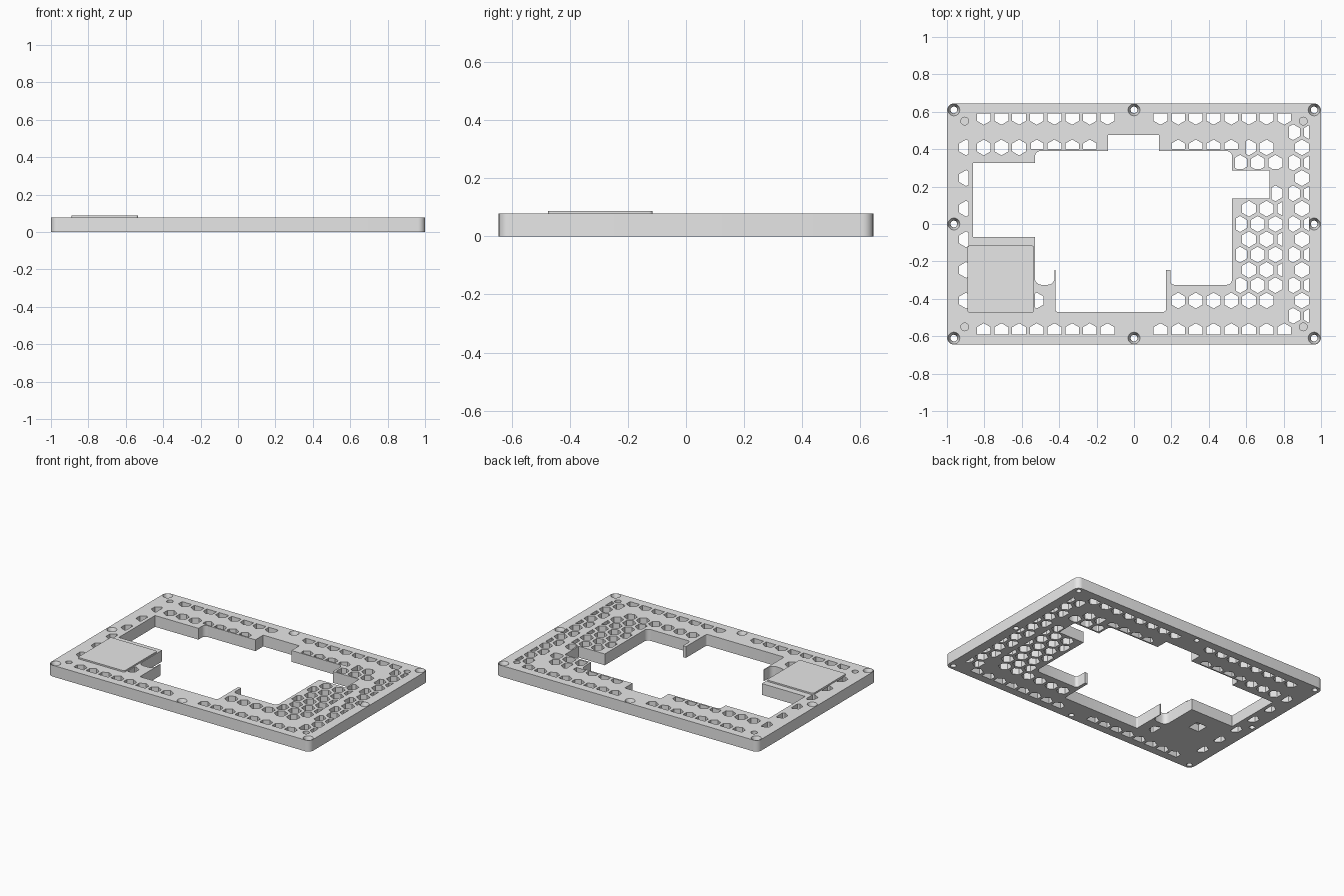
import bpy, bmesh, math
from mathutils import Vector, Matrix

if "Cube" in bpy.data.objects:
    bpy.data.objects.remove(bpy.data.objects["Cube"], do_unlink=True)

THICK, PITCH, HEX_R = 0.078, 0.0945, 0.0425
ROW = PITCH * math.sqrt(3) / 2

grey = bpy.data.materials.new("plain_grey")
grey.use_nodes = True
grey.diffuse_color = (0.8, 0.8, 0.8, 1)
grey.node_tree.nodes["Principled BSDF"].inputs["Base Color"].default_value = (0.8, 0.8, 0.8, 1)


def rounded(corners, steps=6):
    """Loop of right-angled corners (x, y, optional radius)."""
    loop = []
    for i, c in enumerate(corners):
        p = Vector(c[:2])
        r = c[2] if len(c) > 2 else 0
        if not r:
            loop.append(p)
            continue
        u = (Vector(corners[i - 1][:2]) - p).normalized()
        v = (Vector(corners[(i + 1) % len(corners)][:2]) - p).normalized()
        for s in range(steps + 1):
            t = math.pi / 2 * s / steps
            loop.append(p + r * (u + v - v * math.cos(t) - u * math.sin(t)))
    return loop


def rect(x0, x1, y0, y1, r):
    return rounded([(x0, y0, r), (x1, y0, r), (x1, y1, r), (x0, y1, r)])


def ring(x, y, r, n, turn=0.0):
    return [Vector((x + r * math.cos(turn + math.tau * i / n),
                    y + r * math.sin(turn + math.tau * i / n))) for i in range(n)]


def clip(loop, axis, limit, keep):
    """Keep the part of a convex loop on one side of an axis line."""
    out = []
    for i, b in enumerate(loop):
        a = loop[i - 1]
        da, db = (a[axis] - limit) * keep, (b[axis] - limit) * keep
        if da * db < 0:
            out.append(a.lerp(b, da / (da - db)))
        if db >= 0:
            out.append(b)
    return out


def hexes(rows, x0, x1, y0=-1, y1=1):
    """Honeycomb cells of the given rows, trimmed to a rectangle."""
    loops = []
    for k in rows:
        for m in range(-11, 12):
            x = (m + 0.5 * (k % 2)) * PITCH
            if not x0 - 0.02 < x < x1 + 0.02:
                continue
            h = ring(x, k * ROW, HEX_R, 6, math.pi / 6)
            for axis, limit, keep in ((0, x0, 1), (0, x1, -1), (1, y0, 1), (1, y1, -1)):
                h = clip(h, axis, limit, keep)
            if len(h) > 2:
                loops.append(h)
    return loops


def slab(name, loops, z0, z1):
    """Solid plate from an outer loop and hole loops."""
    bm = bmesh.new()
    for loop in loops:
        vs = [bm.verts.new((p.x, p.y, z0)) for p in loop]
        for i, v in enumerate(vs):
            bm.edges.new((vs[i - 1], v))
    bmesh.ops.triangle_fill(bm, edges=bm.edges[:], use_beauty=True, use_dissolve=False)
    ext = bmesh.ops.extrude_face_region(bm, geom=bm.faces[:])
    up = [g for g in ext["geom"] if isinstance(g, bmesh.types.BMVert)]
    bmesh.ops.translate(bm, verts=up, vec=(0, 0, z1 - z0))
    bmesh.ops.recalc_face_normals(bm, faces=bm.faces[:])
    return make(name, bm)


def make(name, bm):
    me = bpy.data.meshes.new(name)
    bm.to_mesh(me)
    bm.free()
    ob = bpy.data.objects.new(name, me)
    me.materials.append(grey)
    bpy.context.collection.objects.link(ob)
    return ob


# Outline and stepped central opening
outline = rect(-1, 1, -0.645, 0.645, 0.038)
opening = rounded([
    (-.86, -.07), (-.53, -.07), (-.53, -.325, .035), (-.425, -.325, .035),
    (-.425, -.245), (-.419, -.245), (-.419, -.47, .01), (.172, -.47, .015),
    (.172, -.245), (.195, -.245), (.195, -.325, .02), (.525, -.325, .03),
    (.525, .135), (.725, .135), (.725, .285), (.525, .285), (.525, .39, .03),
    (.135, .39), (.135, .475), (-.14, .475), (-.14, .39), (-.53, .39, .03),
    (-.53, .325), (-.86, .325)])

# Honeycomb vents
vents = []
for k, low, high in ((7, 0.5, 0.59), (-7, -0.59, -0.5)):
    vents += hexes([k], -0.85, -0.1, low, high) + hexes([k], 0.1, 0.85, low, high)
vents += hexes([5], -0.85, -0.57)
vents += hexes([5], -0.55, -0.2, 0.4)
vents += hexes([5], 0.2, 0.565, 0.4)
vents += hexes([5], 0.6, 0.75)
vents += hexes([4], 0.54, 0.795, 0.295)
vents += hexes([2], 0.735, 0.795)
vents += hexes(range(-4, 2), 0.545, 0.795)
vents += hexes([-5], 0.2, 0.75)
vents += hexes([-5], -0.53, -0.48)
vents += hexes(range(-6, 7), 0.83, 0.935)
vents += hexes(range(-5, 6, 2), -0.945, -0.885)

# Screw positions round the rim
screws = [(x, y) for x in (-.963, 0, .963) for y in (-.61, 0, .61)
          if (x, y) != (0, 0)]
holes = [ring(x, y, 0.018, 20) for x, y in screws]
frame = slab("vented_frame", [outline, opening] + vents + holes, 0, THICK)

# Countersinks, shallow corner dimples and underside pocket
bm = bmesh.new()
for x, y in screws:
    bmesh.ops.create_cone(bm, cap_ends=True, segments=24, radius1=0.012, radius2=0.033,
                          depth=0.05, matrix=Matrix.Translation((x, y, 0.056)))
for x in (-.905, .905):
    for y in (-.55, .55):
        bmesh.ops.create_cone(bm, cap_ends=True, segments=24, radius1=0.021, radius2=0.021,
                              depth=0.06, matrix=Matrix.Translation((x, y, 0.078)))
bmesh.ops.create_cube(bm, size=0.08, matrix=Matrix.Translation((-.70, -.215, 0.01)))
cutter = make("recess_cutter", bm)
cutter.hide_render = True

mod = frame.modifiers.new("recesses", "BOOLEAN")
mod.operation, mod.solver, mod.object = "DIFFERENCE", "EXACT", cutter
bpy.context.view_layer.update()
cut = bpy.data.meshes.new_from_object(frame.evaluated_get(bpy.context.evaluated_depsgraph_get()))
frame.modifiers.clear()
frame.data = cut
bpy.data.objects.remove(cutter, do_unlink=True)

# Raised cover plate
cover = slab("cover_plate", [rect(-.89, -.535, -.475, -.115, 0.012)], THICK - 0.005, 0.088)

for ob in (frame, cover):
    bpy.ops.object.select_all(action="DESELECT")
    ob.select_set(True)
    bpy.context.view_layer.objects.active = ob
    bpy.ops.object.shade_smooth_by_angle(angle=math.radians(30))
